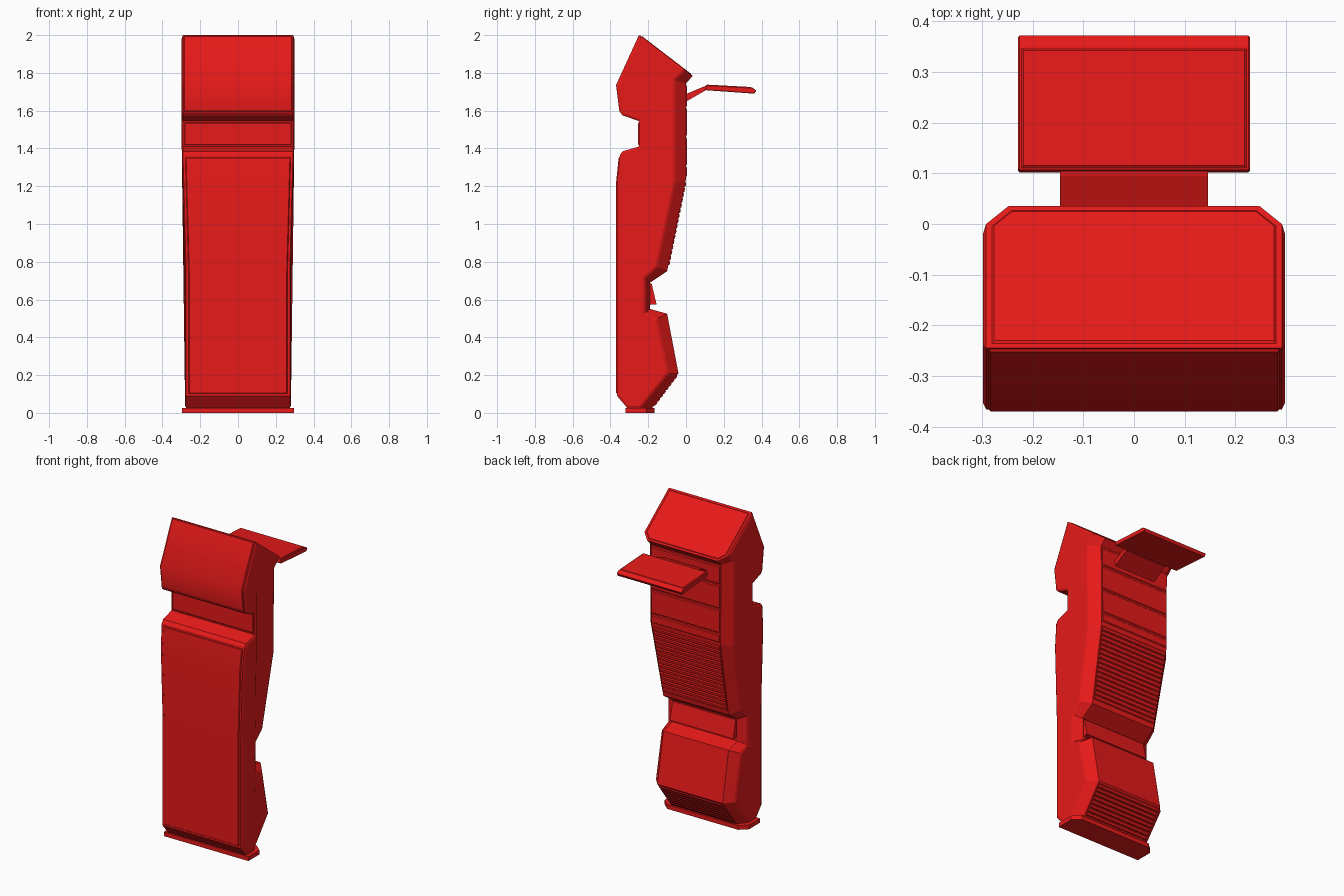
import bpy, bmesh
from mathutils import Vector

if "Cube" in bpy.data.objects:
    bpy.data.objects.remove(bpy.data.objects["Cube"])

red = bpy.data.materials.new("red")
red.diffuse_color = (0.8, 0.01, 0.01, 1)
red.use_nodes = True
red.node_tree.nodes["Principled BSDF"].inputs["Base Color"].default_value = red.diffuse_color


def half_width(z):
    """Cabinet half width: narrow below, flaring towards the top."""
    t = min(max((z - 0.75) / 0.65, 0), 1)
    return 0.274 + 0.018 * t


def loft(loops):
    """Bridge equal-length loops and cap both ends; returns bm, strips, caps."""
    bm = bmesh.new()
    rings = [[bm.verts.new(p) for p in loop] for loop in loops]
    n = len(loops[0])
    strips = [[] for _ in range(n)]
    for a, b in zip(rings, rings[1:]):
        for i in range(n):
            j = (i + 1) % n
            strips[i].append(bm.faces.new((a[i], a[j], b[j], b[i])))
    caps = [bm.faces.new(rings[0]), bm.faces.new(rings[-1])]
    bmesh.ops.recalc_face_normals(bm, faces=bm.faces)
    return bm, strips, caps


def panel(bm, faces, rim=0.012, lift=0.005, smooth=False):
    """Raised panel with a flat rim on a group of faces."""
    bmesh.ops.inset_region(bm, faces=faces, thickness=rim, depth=0, use_even_offset=True)
    bmesh.ops.inset_region(bm, faces=faces, thickness=0.004, depth=lift, use_even_offset=True)
    if smooth:
        group = set(faces)
        for f in faces:
            f.smooth = True
            for e in f.edges:
                if any(g not in group for g in e.link_faces):
                    e.smooth = False


def finish(bm, name):
    mesh = bpy.data.meshes.new(name)
    bm.to_mesh(mesh)
    bm.free()
    mesh.materials.append(red)
    obj = bpy.data.objects.new(name, mesh)
    bpy.context.collection.objects.link(obj)
    return obj


def prism(name, yz, width):
    """Side profile extruded across x; width may depend on z."""
    w = width if callable(width) else (lambda z: width)
    bm, _, _ = loft([[(s * w(z), y, z) for y, z in yz] for s in (-1, 1)])
    return finish(bm, name)


# Cabinet: front profile, then back profile at the sides and in the middle
front = [(-0.31, 0.025), (-0.365, 0.09), (-0.365, 0.75), (-0.365, 1.22), (-0.35, 1.365),
         (-0.335, 1.385), (-0.25, 1.41), (-0.25, 1.545), (-0.335, 1.575), (-0.348, 1.59),
         (-0.366, 1.735), (-0.245, 2.0)]
back_mid = [(0.036, 1.784), (0.0, 1.745), (0.0, 1.24), (-0.10, 0.75), (-0.19, 0.69),
            (-0.19, 0.55), (-0.10, 0.525), (-0.04, 0.21), (-0.18, 0.025)]
back_side = [(0.0, 1.812), (-0.055, 1.76), (-0.055, 1.22), (-0.15, 0.77), (-0.215, 0.71),
             (-0.215, 0.53), (-0.15, 0.50), (-0.09, 0.21), (-0.24, 0.025)]


def layer(back, sign, cut):
    return [(sign * (half_width(z) - cut), y, z) for y, z in front + back]


bm, strips, caps = loft([layer(back_side, -1, 0), layer(back_mid, -1, 0.045),
                         layer(back_mid, 1, 0.045), layer(back_side, 1, 0)])
panel(bm, strips[1] + strips[2] + strips[3], smooth=True)      # front door
panel(bm, strips[6], 0.008, 0.003)                             # front recess
panel(bm, strips[9] + strips[10], 0.005, 0.004, smooth=True)   # hood front
panel(bm, strips[11], 0.012, 0.003)                            # hood top
for cap in caps:                                               # bevelled side walls
    bmesh.ops.inset_region(bm, faces=[cap], thickness=0.012, depth=0.006, use_even_offset=True)
finish(bm, "cabinet")

# Foot plate with chamfered rear corners
outline = [(-0.297, -0.32), (0.297, -0.32), (0.297, -0.21), (0.25, -0.167),
           (-0.25, -0.167), (-0.297, -0.21)]
bm, _, _ = loft([[(x, y, z) for x, y in outline] for z in (0, 0.027)])
finish(bm, "foot_plate")


def inner_width(z):
    return half_width(z) - 0.052


# Flat back panels separated by grooves
for i, (lo, hi) in enumerate([(1.25, 1.302), (1.312, 1.457), (1.467, 1.612), (1.622, 1.735)]):
    prism(f"back_panel_{i + 1}", [(-0.01, lo), (0.0, lo), (0.005, lo + 0.005),
                                  (0.005, hi - 0.005), (0.0, hi), (-0.01, hi)], inner_width)


def louvres(name, top, bottom, count):
    """Sawtooth row of slats along a sloping back face."""
    a, b = Vector(top), Vector(bottom)
    d = (b - a).normalized()
    out = Vector((-d.y, d.x))
    pts = [a - out * 0.01]
    for i in range(count):
        for t, h in ((0.0, 0.0), (0.2, 0.006), (0.8, 0.006)):
            pts.append(a.lerp(b, (i + t) / count) + out * h)
    pts += [b, b - out * 0.01]
    prism(name, [tuple(p) for p in pts], inner_width)


louvres("upper_louvres", (-0.004, 1.222), (-0.094, 0.78), 16)
louvres("lower_louvres", (-0.048, 0.20), (-0.168, 0.04), 8)

# Tilted flap inside the back recess
prism("recess_flap", [(-0.195, 0.685), (-0.182, 0.685), (-0.156, 0.575), (-0.195, 0.572)], 0.222)

# Bracket and shelf behind the head
prism("shelf_bracket", [(-0.02, 1.642), (0.0, 1.648), (0.105, 1.708), (0.105, 1.73),
                        (0.095, 1.728), (0.0, 1.688), (-0.02, 1.68)], 0.146)
shelf = [(0.102, 1.715), (0.107, 1.735), (0.35, 1.722), (0.372, 1.707), (0.362, 1.69), (0.11, 1.708)]
bm, strips, caps = loft([[(x, y, z) for y, z in shelf] for x in (-0.226, 0.226)])
panel(bm, strips[1], 0.004, 0.003)
for cap in caps:
    bmesh.ops.inset_region(bm, faces=[cap], thickness=0.003, depth=0.003)
finish(bm, "rear_shelf")
